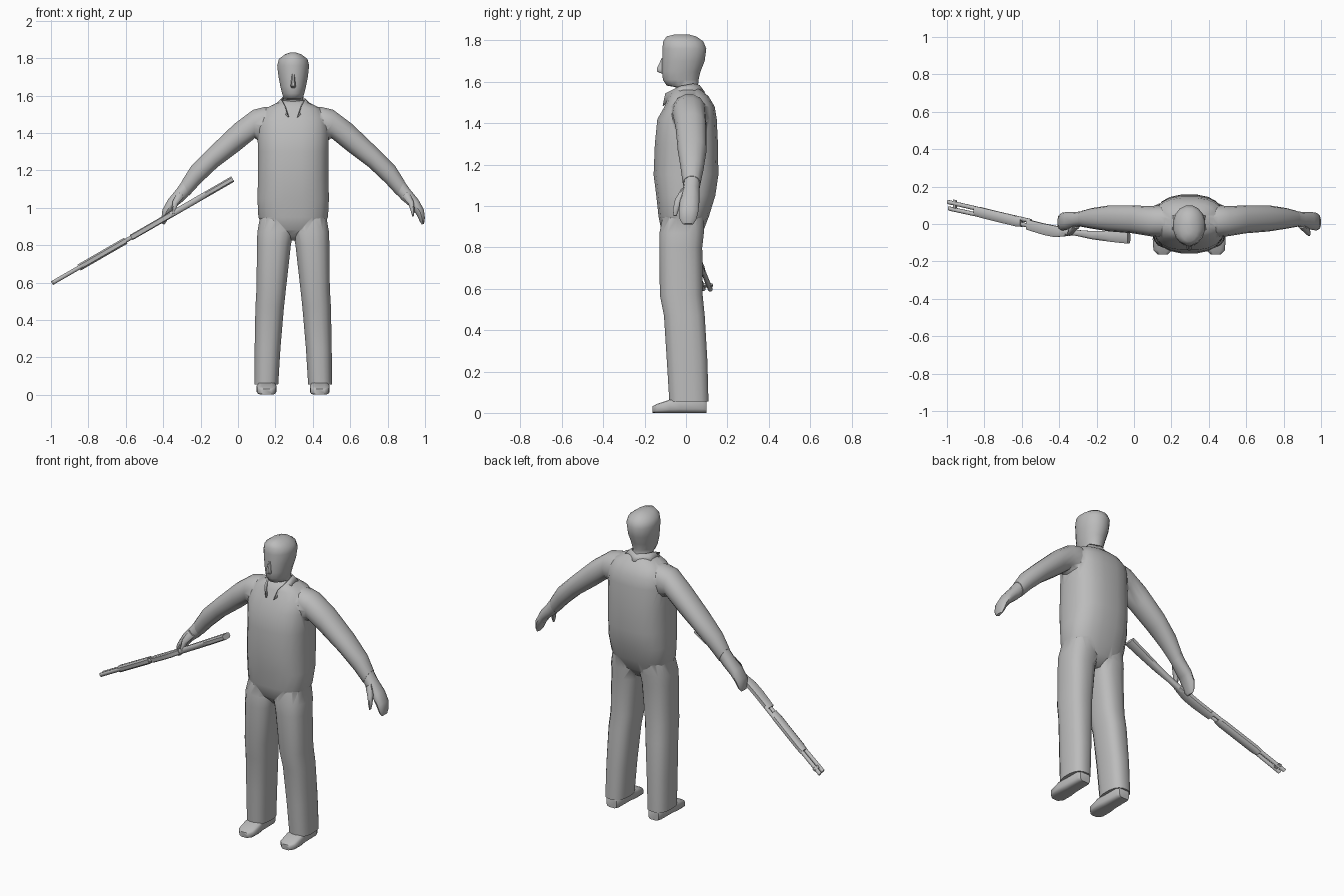
import bpy, bmesh, math
from mathutils import Vector as V

CX = 0.295  # centre line of the figure
grey = bpy.data.materials.new("plain grey")
grey.diffuse_color = (0.5, 0.5, 0.5, 1)


def add_object(name, bm, angle=50):
    bmesh.ops.recalc_face_normals(bm, faces=bm.faces)
    mesh = bpy.data.meshes.new(name)
    bm.to_mesh(mesh)
    bm.free()
    mesh.materials.append(grey)
    ob = bpy.data.objects.new(name, mesh)
    bpy.context.collection.objects.link(ob)
    smooth(ob, angle)
    return ob


def smooth(ob, angle):
    bpy.ops.object.select_all(action='DESELECT')
    ob.select_set(True)
    bpy.context.view_layer.objects.active = ob
    bpy.ops.object.shade_smooth_by_angle(angle=math.radians(angle))


def loft(name, rings, n=16, power=2.4, angle=50):
    """Skin closed rings, each given as centre and two half-axis vectors."""
    bm = bmesh.new()
    rows = []
    for c, a, b in rings:
        row = []
        for i in range(n):
            t = 2 * math.pi * (i + 0.5) / n
            s, k = math.sin(t), math.cos(t)
            row.append(bm.verts.new(V(c)
                       + V(a) * math.copysign(abs(k) ** (2 / power), k)
                       + V(b) * math.copysign(abs(s) ** (2 / power), s)))
        rows.append(row)
    for r, q in zip(rows, rows[1:]):
        for i in range(n):
            j = (i + 1) % n
            bm.faces.new((r[i], r[j], q[j], q[i]))
    bm.faces.new(rows[0])
    bm.faces.new(rows[-1])
    return add_object(name, bm, angle)


def level(z, x0, x1, y0, y1):
    """Horizontal ring from its extents."""
    return ((x0 + x1) / 2, (y0 + y1) / 2, z), ((x1 - x0) / 2, 0, 0), (0, (y1 - y0) / 2, 0)


def limb_ring(s, xu, zu, xl, zl, y0, y1):
    """Tilted ring from its upper edge, lower edge and depth; s is the side."""
    c = (CX + s * ((xu + xl) / 2 - CX), (y0 + y1) / 2, (zu + zl) / 2)
    return c, (s * (xu - xl) / 2, 0, (zu - zl) / 2), (0, (y1 - y0) / 2, 0)


# Torso: z, half width, front, back
torso = loft("body_suit", [level(z, CX - w, CX + w, f, b) for z, w, f, b in [
    (0.825, 0.05, -0.07, 0.04), (0.88, 0.15, -0.12, 0.085), (0.95, 0.188, -0.134, 0.112),
    (1.05, 0.193, -0.145, 0.143), (1.15, 0.19, -0.158, 0.158), (1.3, 0.19, -0.152, 0.156),
    (1.42, 0.193, -0.14, 0.15), (1.48, 0.185, -0.105, 0.14), (1.53, 0.15, -0.085, 0.11),
    (1.56, 0.09, -0.065, 0.075), (1.575, 0.05, -0.04, 0.05)]], 20, 2.6)

ARM = [(0.36, 1.545, 0.36, 1.36, -0.05, 0.09), (0.45, 1.54, 0.47, 1.35, -0.07, 0.10),
       (0.51, 1.525, 0.50, 1.37, -0.065, 0.095), (0.61, 1.45, 0.58, 1.305, -0.05, 0.10),
       (0.74, 1.325, 0.70, 1.215, -0.04, 0.10), (0.84, 1.225, 0.79, 1.13, -0.025, 0.085),
       (0.89, 1.145, 0.85, 1.065, -0.015, 0.07)]
HAND = [(0.875, 1.165, 0.835, 1.085, -0.01, 0.068), (0.92, 1.10, 0.875, 1.04, -0.018, 0.065),
        (0.965, 1.045, 0.925, 1.0, -0.03, 0.065), (0.995, 0.99, 0.955, 0.96, -0.035, 0.06),
        (1.0, 0.945, 0.972, 0.925, -0.03, 0.05), (0.995, 0.915, 0.983, 0.91, -0.015, 0.035)]
# Leg: z, outer x, inner x, front, back
LEG = [(0.97, 0.12, 0.29, -0.11, 0.09), (0.87, 0.102, 0.298, -0.13, 0.088),
       (0.8, 0.1, 0.284, -0.13, 0.08), (0.57, 0.098, 0.258, -0.128, 0.082),
       (0.47, 0.092, 0.247, -0.108, 0.092), (0.25, 0.088, 0.228, -0.094, 0.105),
       (0.055, 0.086, 0.216, -0.082, 0.11)]

parts = []
for s, side in ((1, "left"), (-1, "right")):
    parts.append(loft(side + "_sleeve", [limb_ring(s, *r) for r in ARM], 14, 2.2))
    legs = [level(z, *sorted((CX + s * (CX - o), CX + s * (CX - i))), f, b)
            for z, o, i, f, b in LEG]
    parts.append(loft(side + "_trouser_leg", legs, 16, 2.6))
    # Hand with thumb
    loft(side + "_hand", [limb_ring(s, *r) for r in HAND], 10, 2.2)
    loft(side + "_thumb", [limb_ring(s, *r) for r in [
        (0.915, 1.09, 0.875, 1.06, -0.025, 0.02), (0.94, 1.035, 0.91, 1.02, -0.055, -0.015),
        (0.945, 0.985, 0.925, 0.975, -0.064, -0.035), (0.94, 0.955, 0.932, 0.952, -0.06, -0.045)]], 8)
    # Shoe, lofted from heel to toe: y, half width, height
    fx = CX + s * 0.142
    loft(side + "_shoe", [((fx, y, h / 2), (w, 0, 0), (0, 0, h / 2)) for y, w, h in [
        (0.098, 0.035, 0.06), (0.08, 0.045, 0.075), (-0.03, 0.047, 0.075),
        (-0.08, 0.054, 0.064), (-0.14, 0.05, 0.044), (-0.162, 0.028, 0.032)]], 12, 4)

# Merge sleeves and trouser legs into one garment
for p in parts:
    mod = torso.modifiers.new("merge", 'BOOLEAN')
    mod.operation, mod.solver, mod.object = 'UNION', 'EXACT', p
    bpy.ops.object.select_all(action='DESELECT')
    bpy.context.view_layer.objects.active = torso
    bpy.ops.object.modifier_apply(modifier=mod.name)
    bpy.data.objects.remove(p)
smooth(torso, 65)

# Head and neck
loft("head", [level(z, CX - w, CX + w, f, b) for z, w, f, b in [
    (1.53, 0.06, -0.05, 0.07), (1.575, 0.055, -0.052, 0.062), (1.582, 0.052, -0.095, 0.06),
    (1.61, 0.06, -0.113, 0.062), (1.65, 0.07, -0.118, 0.072), (1.7, 0.08, -0.117, 0.092),
    (1.76, 0.087, -0.116, 0.1), (1.795, 0.078, -0.112, 0.086), (1.82, 0.045, -0.095, 0.05),
    (1.83, 0.015, -0.05, 0.01)]], 16, 2.1, 65)
loft("nose", [level(z, CX - w, CX + w, f, -0.1) for z, w, f in [
    (1.715, 0.007, -0.118), (1.665, 0.013, -0.142), (1.65, 0.015, -0.142), (1.64, 0.01, -0.118)]], 8)

# Collar: folded strip around the neck, open at the front
top = [(0, 0.066, 1.585), (0.055, 0.035, 1.592), (0.066, -0.03, 1.58), (0.048, -0.1, 1.545)]
low = [(0, 0.092, 1.55), (0.09, 0.045, 1.555), (0.095, -0.03, 1.553), (0.028, -0.113, 1.485)]
bm = bmesh.new()
rows = [[bm.verts.new(p) for p in r] for r in (top, low)]
for i in range(3):
    bm.faces.new((rows[0][i], rows[0][i + 1], rows[1][i + 1], rows[1][i]))
collar = add_object("collar", bm)
collar.location.x = CX
collar.modifiers.new("mirror", 'MIRROR').use_clip = True
collar.modifiers.new("thickness", 'SOLIDIFY').thickness = 0.008


def gun_part(name, rows, thick, n=8, power=3, lift=0):
    """Loft along the gun line; rows are x, y, half depth."""
    loft(name, [((x, y, 1.158 + 0.576 * (x + 0.02) + lift), (0, h, 0),
                 (-0.5 * thick, 0, 0.866 * thick)) for x, y, h in rows], n, power)


# Long gun held in the right hand
gun_part("gun_stock", [(-0.028, -0.073, 0.034), (-0.12, -0.067, 0.03), (-0.22, -0.06, 0.023),
                       (-0.31, -0.047, 0.016), (-0.38, -0.04, 0.02)], 0.017)
gun_part("gun_receiver", [(-0.36, -0.043, 0.022), (-0.42, -0.04, 0.031), (-0.48, -0.028, 0.031),
                          (-0.57, -0.003, 0.028)], 0.016, 8, 5)
gun_part("gun_barrel", [(-0.55, 0.015, 0.012), (-0.995, 0.118, 0.012)], 0.012, 8, 2)
gun_part("gun_tube", [(-0.55, -0.012, 0.012), (-0.99, 0.083, 0.012)], 0.012, 8, 2)
gun_part("gun_pump", [(-0.6, 0.008, 0.024), (-0.63, 0.015, 0.029), (-0.82, 0.062, 0.029),
                      (-0.85, 0.07, 0.024)], 0.019)
gun_part("gun_sight", [(-0.95, 0.1, 0.028), (-0.965, 0.104, 0.028)], 0.008)
